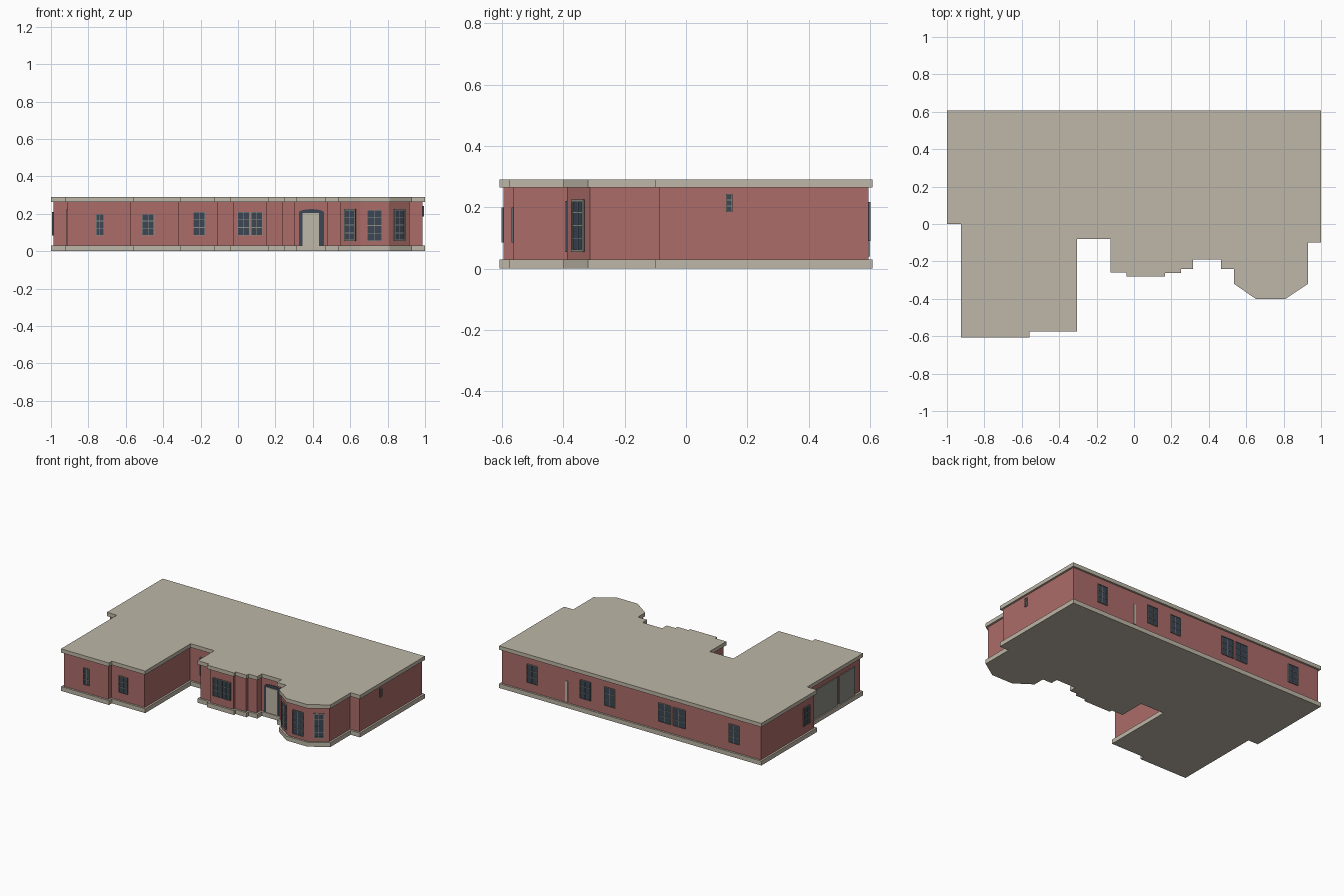
import bpy, bmesh, math
from mathutils import Vector, Matrix

if "Cube" in bpy.data.objects:
    bpy.data.objects.remove(bpy.data.objects["Cube"])


def material(name, r, g, b):
    m = bpy.data.materials.new(name)
    lin = [((c / 255 + 0.055) / 1.055) ** 2.4 for c in (r, g, b)]
    m.diffuse_color = (*lin, 1)
    m.use_nodes = True
    m.node_tree.nodes["Principled BSDF"].inputs["Base Color"].default_value = m.diffuse_color
    return m


BRICK = material("red brick", 172, 108, 104)
STONE = material("beige stone", 190, 183, 167)
GLASS = material("dark glass", 60, 70, 84)
FRAME = material("grey frame", 140, 142, 132)
DOOR = material("pale door", 190, 184, 168)

# Roof and plinth outline, counter-clockwise from the back left corner
OUTLINE = [Vector(p) for p in (
    (-1, .607), (-1, 0), (-.925, 0), (-.925, -.607), (-.56, -.607), (-.56, -.575),
    (-.305, -.575), (-.305, -.08), (-.125, -.08), (-.125, -.26), (-.04, -.26),
    (-.04, -.28), (.165, -.28), (.165, -.262), (.25, -.262), (.25, -.24),
    (.315, -.24), (.315, -.19), (.465, -.19), (.465, -.24), (.535, -.24),
    (.535, -.32), (.65, -.4), (.81, -.4), (.93, -.32), (.93, -.1), (1, -.1), (1, .607))]


def inset(points, d):
    """Move every edge inwards by d with mitred corners."""
    out = []
    for i, p in enumerate(points):
        a = (p - points[i - 1]).normalized()
        b = (points[(i + 1) % len(points)] - p).normalized()
        na, nb = Vector((-a.y, a.x)), Vector((-b.y, b.x))
        out.append(p + (na + nb) * d / (1 + na.dot(nb)))
    return out


WALL = inset(OUTLINE, .013)


def finish(name, bm, mats):
    bmesh.ops.recalc_face_normals(bm, faces=bm.faces)
    me = bpy.data.meshes.new(name)
    bm.to_mesh(me)
    bm.free()
    for m in mats:
        me.materials.append(m)
    ob = bpy.data.objects.new(name, me)
    bpy.context.collection.objects.link(ob)
    return ob


def prism(name, points, z0, z1, mat):
    bm = bmesh.new()
    f = bm.faces.new([bm.verts.new((p.x, p.y, z0)) for p in points])
    top = bmesh.ops.extrude_face_region(bm, geom=[f])["geom"]
    bmesh.ops.translate(bm, vec=(0, 0, z1 - z0),
                        verts=[v for v in top if isinstance(v, bmesh.types.BMVert)])
    return finish(name, bm, [mat])


def box(bm, x0, x1, z0, z1, depth, index):
    """Thin plate standing on the wall; local -y points outwards."""
    m = Matrix.Translation(((x0 + x1) / 2, -depth / 2, (z0 + z1) / 2)) @ \
        Matrix.Diagonal((x1 - x0, depth, z1 - z0, 1))
    verts = bmesh.ops.create_cube(bm, size=1, matrix=m)["verts"]
    for f in {f for v in verts for f in v.link_faces}:
        f.material_index = index


def on_wall(ob, edge, at):
    """Put an object on a wall edge where its main axis equals 'at'."""
    a, b = WALL[edge], WALL[(edge + 1) % len(WALL)]
    d = b - a
    k = 0 if abs(d.x) > abs(d.y) else 1
    p = a + d * ((at - a[k]) / d[k])
    ob.location = (p.x, p.y, 0)
    ob.rotation_euler.z = math.atan2(d.y, d.x)


def window(name, edge, at, w, z0, z1, cols=2, rows=3, rim=.003):
    bm = bmesh.new()
    h = w / 2
    box(bm, -h, h, z0, z1, .004, 0)
    for s in (-1, 1):
        x = s * (h - rim / 2)
        box(bm, x - rim / 2, x + rim / 2, z0, z1, .007, 1)
    for z in (z0, z1 - rim):
        box(bm, -h, h, z, z + rim, .007, 1)
    for i in range(1, cols):
        x = -h + w * i / cols
        box(bm, x - .0015, x + .0015, z0, z1, .006, 1)
    for i in range(1, rows):
        z = z0 + (z1 - z0) * i / rows
        box(bm, -h, h, z - .0015, z + .0015, .006, 1)
    on_wall(finish(name, bm, [GLASS, FRAME]), edge, at)


def plate(name, edge, at, w, z0, z1, depth, mat):
    bm = bmesh.new()
    box(bm, -w / 2, w / 2, z0, z1, depth, 0)
    on_wall(finish(name, bm, [mat]), edge, at)


# Main volumes
prism("plinth", OUTLINE, 0, .03, STONE)
prism("brick_walls", WALL, .03, .264, BRICK)
prism("flat_roof", OUTLINE, .264, .29, STONE)

# Front windows
window("front_window_left", 3, -.738, .045, .085, .2)
window("front_window_middle", 5, -.48, .065, .085, .2)
window("recess_window", 7, -.208, .065, .085, .21)
for x in (.03, .1):
    window("living_window", 11, x, .064, .085, .21)

# Bay windows
window("bay_window_left", 21, .6, .074, .055, .225, 2, 4, .007)
window("bay_window_front", 22, .73, .08, .055, .22, 2, 4)
window("bay_window_right", 23, .862, .07, .055, .225, 2, 4, .007)

# Entrance: arched dark surround with a pale door
bm = bmesh.new()
arch = [(.068, .03)] + [(.068 * math.cos(t), .205 + .02 * math.sin(t))
                        for t in (math.pi * i / 10 for i in range(11))] + [(-.068, .03)]
face = bm.faces.new([bm.verts.new((x, 0, z)) for x, z in arch])
ext = bmesh.ops.extrude_face_region(bm, geom=[face])["geom"]
bmesh.ops.translate(bm, vec=(0, -.004, 0),
                    verts=[v for v in ext if isinstance(v, bmesh.types.BMVert)])
on_wall(finish("entrance_surround", bm, [GLASS]), 17, .393)
plate("entrance_door", 17, .388, .088, .03, .205, .008, DOOR)

# Right, back and left windows
window("right_small_window", 26, .141, .022, .185, .243, 1, 3)
for x, w in ((.755, .08), (.35, .08), (.165, .08), (-.255, .095), (-.365, .095), (-.785, .08)):
    window("back_window", 27, x, w, .09, .218)
plate("back_side_door", 27, .494, .018, .04, .18, .005, DOOR)
window("left_window", 0, .1, .07, .085, .21)

# Garage doors on the left wing
plate("garage_door_large", 2, -.185, .31, .03, .225, .006, FRAME)
plate("garage_door_small", 2, -.445, .17, .03, .225, .006, FRAME)
